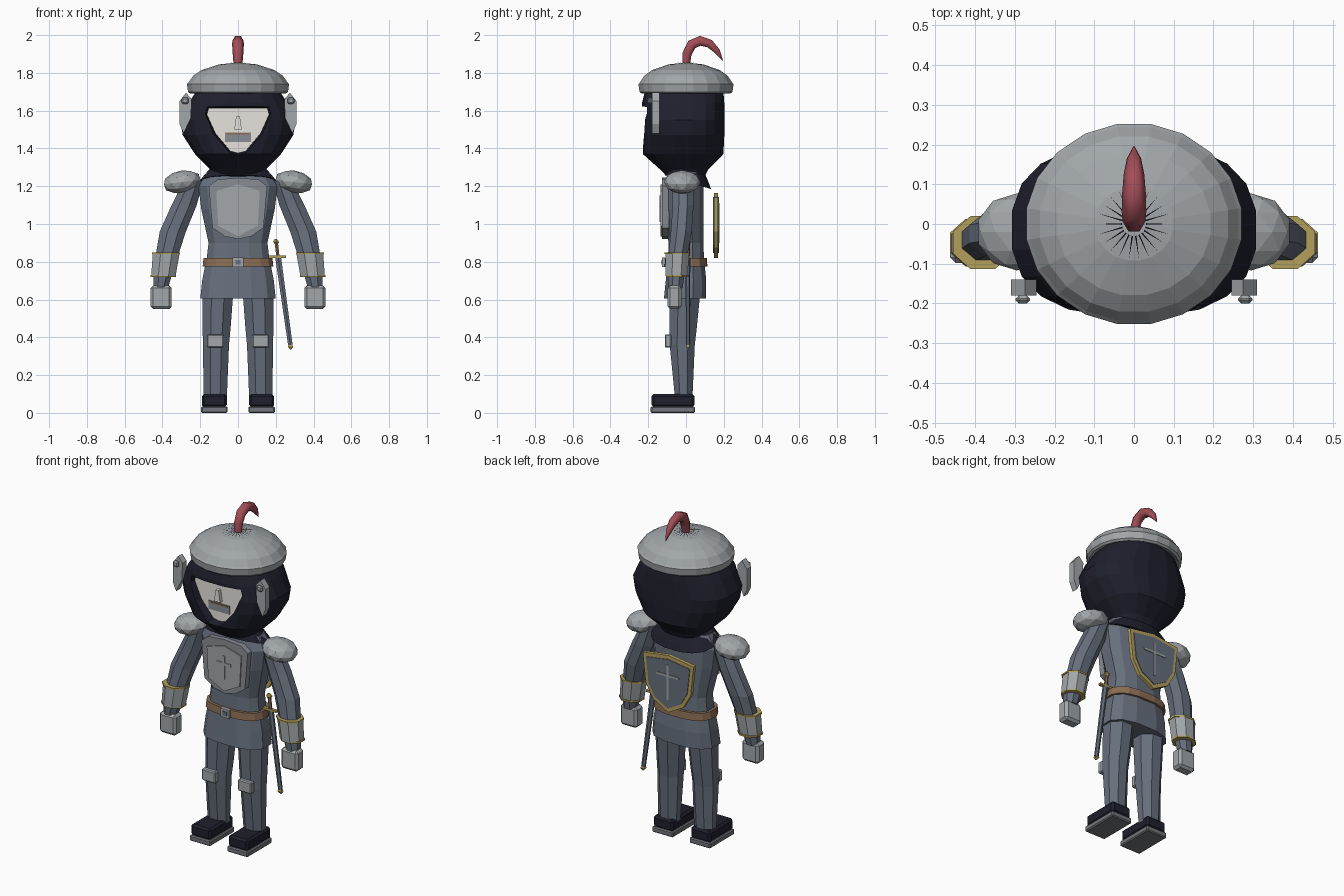
import bpy, bmesh, math
from mathutils import Vector

cube = bpy.data.objects.get("Cube")
if cube:
    bpy.data.objects.remove(cube, do_unlink=True)


def material(name, r, g, b):
    m = bpy.data.materials.new(name)
    m.use_nodes = True
    m.diffuse_color = (r, g, b, 1)
    node = next(n for n in m.node_tree.nodes if n.type == 'BSDF_PRINCIPLED')
    node.inputs["Base Color"].default_value = (r, g, b, 1)
    return m


STEEL = material("light_steel", .36, .385, .40)
PLATE = material("mid_steel", .25, .27, .29)
ARMOUR = material("blue_grey_armour", .135, .16, .205)
NAVY = material("dark_navy", .013, .014, .025)
GOLD = material("gold", .45, .35, .11)
LEATHER = material("brown_leather", .26, .155, .09)
RED = material("plume_red", .36, .075, .095)
FACE = material("pale_face", .80, .76, .72)
SOLE = material("sole_grey", .17, .18, .20)


def finish(bm, name, mat):
    bmesh.ops.recalc_face_normals(bm, faces=bm.faces)
    mesh = bpy.data.meshes.new(name)
    bm.to_mesh(mesh)
    bm.free()
    mesh.materials.append(mat)
    obj = bpy.data.objects.new(name, mesh)
    bpy.context.collection.objects.link(obj)
    return obj


def loft(name, mat, rings, n=8, power=2, tilt=0):
    """Skin stacked rings given as (z, centre x, centre y, radius x, radius y)."""
    bm = bmesh.new()
    loops = []
    for z, cx, cy, rx, ry in rings:
        loop = []
        for i in range(n):
            a = math.tau * (i + .5) / n
            c, s = math.cos(a), math.sin(a)
            x = cx + rx * math.copysign(abs(c) ** (2 / power), c)
            y = cy + ry * math.copysign(abs(s) ** (2 / power), s)
            loop.append(bm.verts.new((x, y, z - tilt * y)))
        loops.append(loop)
    for a, b in zip(loops, loops[1:]):
        for i in range(n):
            j = (i + 1) % n
            bm.faces.new((a[i], a[j], b[j], b[i]))
    bm.faces.new(loops[0])
    bm.faces.new(loops[-1])
    return finish(bm, name, mat)


def prism(name, mat, outline, y0, y1, grow=1, zc=0):
    """Extrude an (x, z) outline from y0 back to y1; grow scales the y0 end."""
    bm = bmesh.new()
    front = [bm.verts.new((x * grow, y0, zc + (z - zc) * grow)) for x, z in outline]
    back = [bm.verts.new((x, y1, z)) for x, z in outline]
    bm.faces.new(front)
    bm.faces.new(back)
    for i in range(len(front)):
        j = (i + 1) % len(front)
        bm.faces.new((front[i], front[j], back[j], back[i]))
    return finish(bm, name, mat)


def box(name, mat, lo, hi, bevel=0):
    bm = bmesh.new()
    bmesh.ops.create_cube(bm, size=1)
    for v in bm.verts:
        v.co = Vector([(a + b) / 2 + c * (b - a) for a, b, c in zip(lo, hi, v.co)])
    if bevel:
        bmesh.ops.bevel(bm, geom=list(bm.edges), offset=bevel, segments=1, affect='EDGES')
    return finish(bm, name, mat)


def mirrored(half):
    """Complete a right-hand outline across the centre line."""
    return half + [(-x, z) for x, z in reversed(half) if x > 0]


def cross(name, y0, y1, zlo, zhi, zbar, arm, t):
    box(name + "_upright", STEEL, (-t, y0, zlo), (t, y1, zhi))
    box(name + "_bar", STEEL, (-arm, y0, zbar - t), (arm, y1, zbar + t))


# Hood with a tapered face opening
hood = loft("hood", NAVY, [
    (1.25, 0, 0, .13, .10), (1.29, 0, -.01, .15, .13), (1.37, 0, -.015, .23, .215),
    (1.47, 0, -.015, .295, .22), (1.55, 0, -.015, .31, .22), (1.64, 0, -.015, .265, .22),
    (1.70, 0, -.01, .225, .21), (1.78, 0, 0, .16, .15)], 20, 2.5)
opening = mirrored([(0, 1.375), (.04, 1.385), (.12, 1.48), (.165, 1.58), (.155, 1.615), (0, 1.615)])
cutter = prism("opening_cutter", NAVY, opening, -.27, -.165, 1.12, 1.52)
cutter.hide_render = True
cut = hood.modifiers.new("opening", 'BOOLEAN')
cut.operation = 'DIFFERENCE'
cut.object = cutter
bpy.context.view_layer.objects.active = hood
bpy.ops.object.modifier_apply(modifier="opening")
bpy.data.objects.remove(cutter, do_unlink=True)

# Face
prism("face", FACE, opening, -.178, -.15)
prism("nose", FACE, [(-.02, 1.5), (.02, 1.5), (.01, 1.57), (-.01, 1.57)], -.2, -.17)
box("mouth_shade", PLATE, (-.07, -.183, 1.435), (.07, -.176, 1.485))
box("mouth", LEATHER, (-.06, -.186, 1.475), (.06, -.18, 1.482))

# Collar falls lower at the back
loft("collar", NAVY, [(1.225, 0, .01, .205, .125), (1.26, 0, .005, .175, .115),
                      (1.32, 0, 0, .12, .09)], 16, 2.3, .3)

# Helmet
loft("helmet", STEEL, [(z, 0, 0, r, r * .93) for z, r in (
    (1.72, .20), (1.69, .255), (1.70, .268), (1.74, .274), (1.75, .265),
    (1.785, .24), (1.815, .195), (1.845, .10), (1.852, .03))], 20)
for i in range(22):
    a = math.tau * i / 22
    side = Vector((-math.sin(a), math.cos(a), 0)) * .002
    ray = Vector((math.cos(a), math.sin(a), 0))
    bm = bmesh.new()
    base, tip = ray * .03 + Vector((0, 0, 1.856)), ray * .09 + Vector((0, 0, 1.85))
    bm.faces.new([bm.verts.new(p) for p in (base - side, tip, base + side)])
    finish(bm, "crown_groove", NAVY)

# Plume
curve = bpy.data.curves.new("plume", 'CURVE')
curve.dimensions = '3D'
curve.bevel_depth = 1
curve.bevel_resolution = 1
curve.use_fill_caps = True
path = [(0, 1.83, .022), (.005, 1.90, .028), (.03, 1.95, .031), (.075, 1.97, .03),
        (.125, 1.955, .026), (.165, 1.915, .018), (.195, 1.865, .002)]
spline = curve.splines.new('POLY')
spline.points.add(len(path) - 1)
for p, (y, z, r) in zip(spline.points, path):
    p.co = (0, y, z, 1)
    p.radius = r
plume = bpy.data.objects.new("plume", curve)
curve.materials.append(RED)
bpy.context.collection.objects.link(plume)
bpy.ops.object.select_all(action='DESELECT')
plume.select_set(True)
bpy.context.view_layer.objects.active = plume
bpy.ops.object.convert(target='MESH')

# Torso, skirt and belt
loft("torso", ARMOUR, [(.74, 0, 0, .18, .10), (.9, 0, 0, .16, .095), (1.08, 0, -.01, .20, .105),
                       (1.2, 0, -.01, .215, .105), (1.275, 0, -.01, .17, .085)], 12, 2.6)
loft("skirt", ARMOUR, [(.605, 0, -.005, .205, .115), (.70, 0, 0, .195, .11),
                       (.80, 0, 0, .175, .10)], 12, 2.6)
loft("belt", LEATHER, [(.775, 0, 0, .19, .115), (.82, 0, 0, .185, .112)], 16, 2.6)
box("buckle", STEEL, (-.028, -.126, .772), (.028, -.11, .823))
box("buckle_centre", ARMOUR, (-.014, -.13, .786), (.014, -.124, .809))

# Breastplate
prism("breastplate", PLATE, mirrored([(0, .92), (.07, .935), (.135, .98), (.155, 1.2),
                                      (.11, 1.235), (0, 1.245)]), -.128, -.09)
prism("breast_shield", STEEL, mirrored([(0, .935), (.105, .99), (.115, 1.175), (0, 1.21)]), -.135, -.127)
cross("breast_cross", -.14, -.134, 1.01, 1.15, 1.1, .047, .009)

# Shield carried on the back
rim = mirrored([(0, .82), (.10, .875), (.15, .96), (.17, 1.14), (0, 1.165)])
prism("shield_rim", GOLD, rim, .148, .17)
field = [(x * .86, 1 + (z - 1) * .86) for x, z in rim]
prism("shield_field", ARMOUR, field, .168, .174)
prism("shield_inside", ARMOUR, field, .143, .149)
cross("shield_cross", .173, .178, .90, 1.11, 1.045, .075, .006)

# Sword at the left hip
loft("scabbard", ARMOUR, [(.36, .277, .01, .014, .01), (.82, .213, .01, .018, .013)], 6)
loft("scabbard_tip", GOLD, [(.335, .28, .01, .003, .003), (.35, .278, .01, .02, .014),
                            (.362, .277, .01, .012, .01)], 4)
box("sword_guard", GOLD, (.165, 0, .82), (.255, .02, .832))
loft("sword_grip", LEATHER, [(.83, .211, .01, .01, .01), (.90, .203, .01, .01, .01)], 6)
loft("sword_pommel", GOLD, [(.892, .203, .01, .008, .008), (.906, .202, .01, .018, .018),
                            (.92, .2, .01, .008, .008)], 6)

for s, tag in ((1, "left_"), (-1, "right_")):
    # Hinged cheek guards
    prism(tag + "cheek_guard", STEEL, [(s * x, z) for x, z in (
        (.245, 1.66), (.275, 1.695), (.31, 1.65), (.31, 1.53), (.288, 1.48), (.25, 1.56))], -.18, -.14)
    box(tag + "cheek_bolt", STEEL, (s * .28 - .018, -.2, 1.635), (s * .28 + .018, -.18, 1.67), .008)

    # Shoulder pad
    bm = bmesh.new()
    bmesh.ops.create_icosphere(bm, subdivisions=2, radius=1)
    for v in bm.verts:
        x, y, z = v.co
        v.co = (s * (.295 + x * .102), -.02 + y * .097, 1.222 + z * .062 - x * .012)
    finish(bm, tag + "shoulder_pad", STEEL)

    # Arm, cuff and gauntlet
    loft(tag + "arm", ARMOUR, [(.66, s * .41, -.055, .042, .04), (.78, s * .39, -.05, .06, .052),
                               (.96, s * .345, -.025, .075, .06), (1.1, s * .285, -.015, .072, .06),
                               (1.23, s * .235, -.015, .055, .06)])
    loft(tag + "cuff", STEEL, [(.725, s * .395, -.05, .07, .062), (.845, s * .38, -.045, .077, .068)])
    for z, x, r in ((.72, .396, .073), (.84, .381, .081)):
        loft(tag + "cuff_trim", GOLD, [(z + d, s * x, -.047, r, r * .89) for d in (0, .01)])
    box(tag + "gauntlet", STEEL, (s * .407 - .056, -.098, .55), (s * .407 + .056, -.025, .675), .014)

    # Leg and knee plate
    loft(tag + "leg", ARMOUR, [(.08, s * .12, -.012, .066, .05), (.36, s * .117, -.02, .075, .072),
                               (.45, s * .113, -.015, .08, .078), (.68, s * .105, -.005, .09, .092)])
    box(tag + "knee_plate", STEEL, (s * .12 - .045, -.112, .345), (s * .12 + .045, -.078, .415), .006)

    # Shoe and sole
    box(tag + "shoe", NAVY, (s * .125 - .066, -.182, .03), (s * .125 + .066, .045, .1), .012)
    box(tag + "sole", SOLE, (s * .125 - .07, -.187, 0), (s * .125 + .07, .048, .034), .006)
